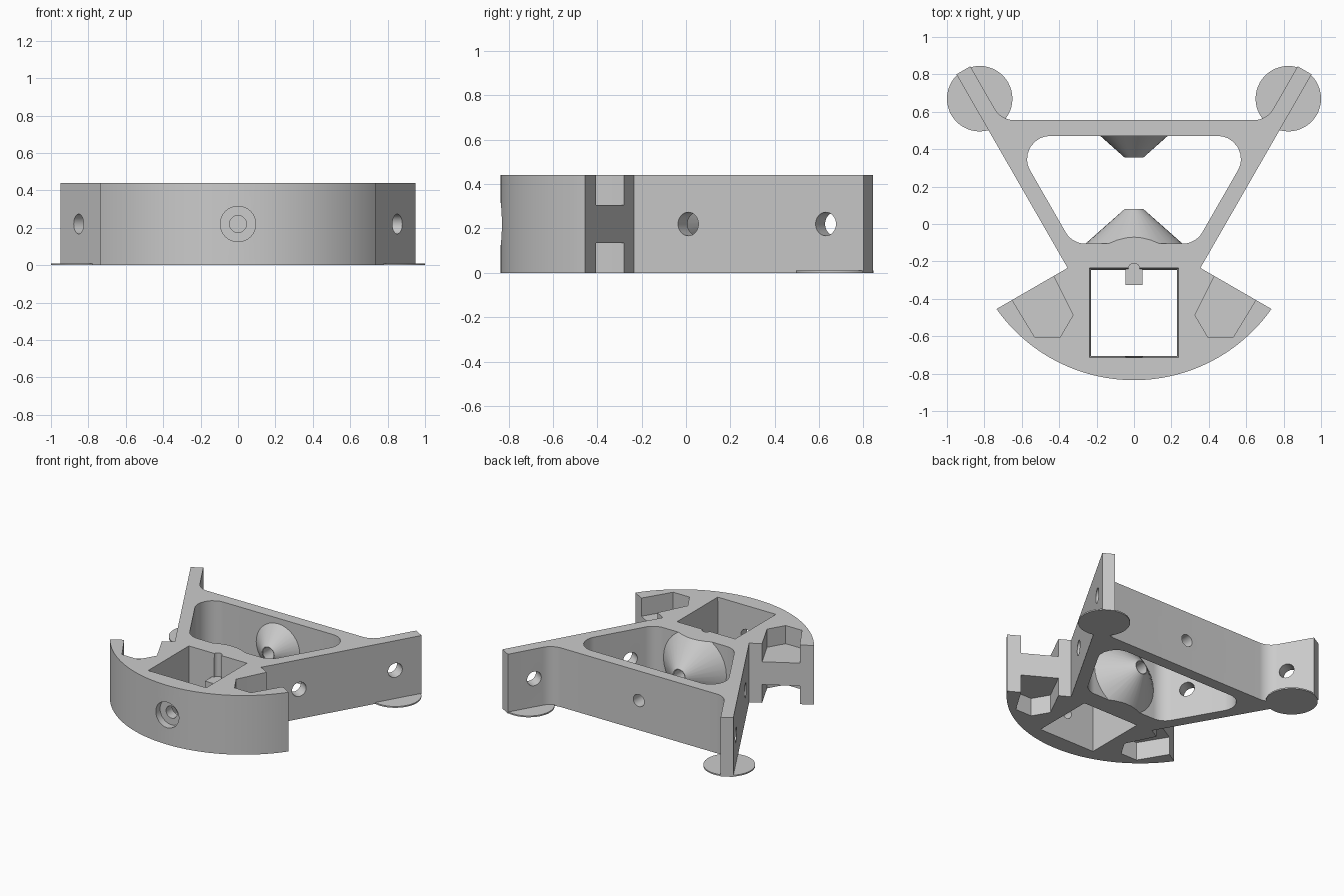
import bpy, bmesh, math
from mathutils import Vector, Matrix

if "Cube" in bpy.data.objects:
    bpy.data.objects.remove(bpy.data.objects["Cube"])

H = 0.44          # frame height
MID = H / 2       # height of the bores
WALL = 0.086
SLOPE = Vector((0.498, 0.867, 0))     # direction of the side walls
OUT = Vector((0.867, -0.498, 0))      # outward normal of the right wall
NECK = Vector((0.355, -0.235, 0))

grey = bpy.data.materials.new("plain grey")
grey.use_nodes = True
grey.diffuse_color = (0.6, 0.6, 0.6, 1)
grey.node_tree.nodes["Principled BSDF"].inputs["Base Color"].default_value = (0.6, 0.6, 0.6, 1)


def make(name, bm):
    bmesh.ops.recalc_face_normals(bm, faces=bm.faces)
    mesh = bpy.data.meshes.new(name)
    bm.to_mesh(mesh)
    bm.free()
    mesh.materials.append(grey)
    obj = bpy.data.objects.new(name, mesh)
    bpy.context.collection.objects.link(obj)
    return obj


def rounded(corners, steps=10):
    """Round each (x, y, radius) corner of a polygon."""
    pts, n = [], len(corners)
    for i, (x, y, r) in enumerate(corners):
        p = Vector((x, y, 0))
        if r == 0:
            pts.append(p)
            continue
        u = (Vector((*corners[i - 1][:2], 0)) - p).normalized()
        v = (Vector((*corners[(i + 1) % n][:2], 0)) - p).normalized()
        half = u.angle(v) / 2
        c = p + (u + v).normalized() * r / math.sin(half)
        s = p + u * r / math.tan(half) - c
        e = p + v * r / math.tan(half) - c
        pts += [c + s.lerp(e, k / steps).normalized() * r for k in range(steps + 1)]
    return pts


def prism(name, pts, z0, z1):
    bm = bmesh.new()
    face = bm.faces.new([bm.verts.new((p[0], p[1], z0)) for p in pts])
    new = bmesh.ops.extrude_face_region(bm, geom=[face])["geom"]
    bmesh.ops.translate(bm, verts=[v for v in new if isinstance(v, bmesh.types.BMVert)],
                        vec=(0, 0, z1 - z0))
    return make(name, bm)


def box(name, x0, x1, y0, y1, z0, z1):
    return prism(name, [(x0, y0), (x1, y0), (x1, y1), (x0, y1)], z0, z1)


def rod(name, start, end, r0, r1=None, sides=32):
    """Cylinder or cone between two points."""
    a, b = Vector(start), Vector(end)
    turn = (b - a).to_track_quat("Z", "Y").to_matrix().to_4x4()
    bm = bmesh.new()
    bmesh.ops.create_cone(bm, cap_ends=True, segments=sides, radius1=r0,
                          radius2=r0 if r1 is None else r1, depth=(b - a).length,
                          matrix=Matrix.Translation((a + b) / 2) @ turn)
    return make(name, bm)


def cut(target, cutter, operation="DIFFERENCE"):
    mod = target.modifiers.new("cut", "BOOLEAN")
    mod.operation, mod.solver, mod.object = operation, "EXACT", cutter
    bpy.context.view_layer.objects.active = target
    bpy.ops.object.modifier_apply(modifier=mod.name)
    bpy.data.objects.remove(cutter)


def smooth(obj):
    bpy.ops.object.select_all(action="DESELECT")
    obj.select_set(True)
    bpy.context.view_layer.objects.active = obj
    bpy.ops.object.shade_smooth_by_angle(angle=math.radians(25))


def mirrored(half):
    return half + [(-x, *rest) for x, *rest in reversed(half)]


# Frame outline: curved front, slanted wing ends, long arms, straight back
R, CY, spread = 0.9, 0.065, math.asin(0.735 / 0.9)
half = [(R * math.sin(spread * k / 24), CY - R * math.cos(spread * k / 24), 0)
        for k in range(1, 25)]
tip = NECK + SLOPE * 1.194
inner = tip - OUT * WALL
back_x = inner.x - (inner.y - 0.555) * SLOPE.x / SLOPE.y
half += [(NECK.x, NECK.y, 0), (tip.x, tip.y, 0), (inner.x, inner.y, 0), (back_x, 0.555, 0.122)]
frame = prism("frame", rounded(mirrored(half) + [(0, CY - R, 0)]), 0, H)

# Rounded central window
edge = NECK - OUT * WALL
window = [(edge.x + (y - edge.y) * SLOPE.x / SLOPE.y, y, 0.122) for y in (-0.105, 0.47)]
cut(frame, prism("window_cutter", rounded(mirrored(window)), -0.1, H + 0.1))

# Square well, slightly wider at the top
well = box("well_cutter", -0.23, 0.23, -0.705, -0.245, -0.01, H + 0.01)
for v in well.data.vertices:
    if v.co.z > MID:
        v.co.x *= 1.04
        v.co.y = -0.475 + (v.co.y + 0.475) * 1.04
cut(frame, well)

# Upright groove in the rear wall of the well
cut(frame, rod("groove_cutter", (0, -0.24, 0.265), (0, -0.24, H + 0.1), 0.03))

# Wing pockets above and below, and cross holes through the arms
pocket = [(0.43, -0.28), (0.326, -0.487), (0.396, -0.606), (0.53, -0.606),
          (0.652, -0.405), (0.712, -0.301), (0.49, -0.176)]
for side in (1, -1):
    shape = [(side * x, y) for x, y in pocket]
    cut(frame, prism("pocket_cutter", shape, -0.1, 0.135))
    cut(frame, prism("pocket_cutter", shape, 0.305, H + 0.1))
    for y in (0.01, 0.63):
        p = NECK + SLOPE * ((y - NECK.y) / SLOPE.y)
        ends = [p + OUT * 0.06, p - OUT * 0.13]
        cut(frame, rod("hole_cutter", *[(side * e.x, e.y, MID) for e in ends], 0.053))

# Cones facing each other across the window
front_cone = rod("front_cone", (0, -0.11, MID), (0, 0.08, MID), 0.265, 0.05)
cut(front_cone, box("slab_cutter", -1, 1, -1, 1, 0, H), "INTERSECT")
back_cone = rod("back_cone", (0, 0.475, MID), (0, 0.355, MID), 0.185, 0.05)

# Bore along the centre line, with a counterbore at the front
for part in (frame, front_cone, back_cone):
    cut(part, rod("bore_cutter", (0, -1, MID), (0, 1, MID), 0.045))
cut(frame, rod("counterbore_cutter", (0, -1, MID), (0, -0.78, MID), 0.095))

# Square peg in the well
box("well_peg", -0.045, 0.045, -0.325, -0.2, 0.175, 0.265)

# Thin round pads under the arm ends
for side, label in ((1, "left"), (-1, "right")):
    smooth(rod(label + "_pad", (side * 0.825, 0.67, 0), (side * 0.825, 0.67, 0.01), 0.175, sides=48))

for part in (frame, front_cone, back_cone):
    smooth(part)
